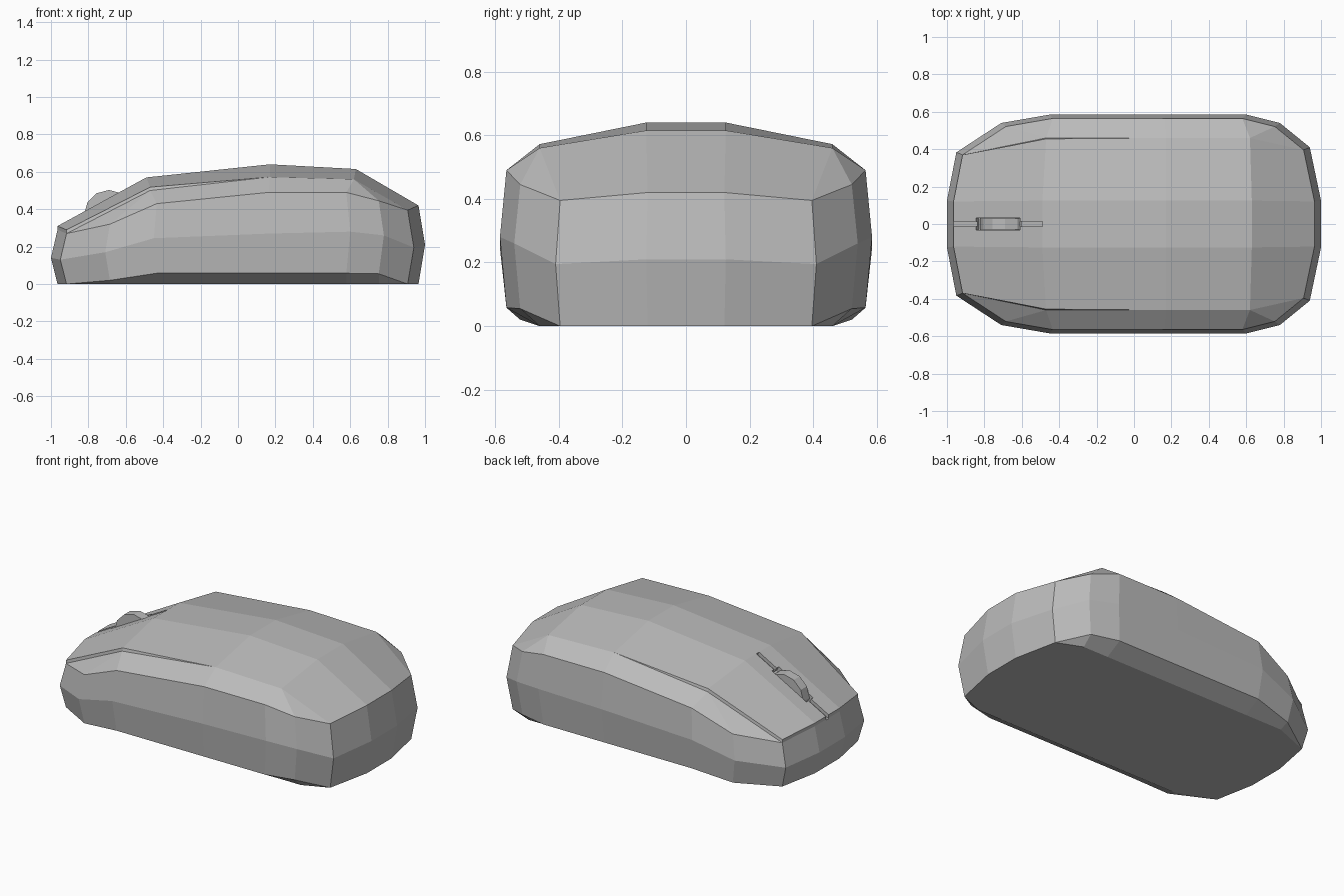
import bpy, bmesh, math
from mathutils import Vector

cube = bpy.data.objects.get("Cube")
if cube:
    bpy.data.objects.remove(cube)

grey = bpy.data.materials.new("mid grey")
grey.use_nodes = True
grey.diffuse_color = (0.5, 0.5, 0.5, 1)
grey.node_tree.nodes["Principled BSDF"].inputs["Base Color"].default_value = grey.diffuse_color


def finish(name, bm):
    mesh = bpy.data.meshes.new(name)
    bmesh.ops.recalc_face_normals(bm, faces=bm.faces[:])
    bm.to_mesh(mesh)
    bm.free()
    mesh.materials.append(grey)
    obj = bpy.data.objects.new(name, mesh)
    bpy.context.collection.objects.link(obj)
    return obj


# Half outline of the widest ring, from nose to tail
outline = [(-1, 0), (-1, .125), (-.95, .383), (-.71, .54), (-.45, .585), (.17, .585),
           (.6, .585), (.78, .54), (.94, .41), (1, .125), (1, 0)]
mid_z = [.14, .14, .13, .17, .245, .27, .28, .26, .195, .21, .21]
rim_z = [.29, .29, .27, .32, .43, .49, .49, .445, .395, .42, .42]
foot_z = [0, 0, 0, .02, .058, .058, .058, .055, 0, 0, 0]


def ring(scale, heights):
    return [Vector((x * scale, y * scale, z)) for (x, y), z in zip(outline, heights)]


mid, rim, foot = ring(1, mid_z), ring(.965, rim_z), ring(.965, foot_z)
base = [Vector((p.x, min(p.y, .46), 0)) for p in foot]
faces = []

# Side walls and underside
for low, high in ((base, foot), (foot, mid), (mid, rim)):
    for i in range(len(outline) - 1):
        faces.append([low[i], low[i + 1], high[i + 1], high[i]])
faces.append(base)

# Top shell: centre line, spine edge and shoulder edge
lift = Vector((0, 0, .02))
nose = [rim[i] + lift for i in range(3)]
spine = [Vector((x, .125, z)) for x, z in ((-.49, .57), (.17, .64), (.63, .615))]
centre = [Vector((p.x, 0, p.z)) for p in spine]
shoulder = [Vector((x, .46, z)) for x, z in ((-.47, .5), (.17, .572), (.62, .56))]
button = shoulder[0] + Vector((0, -.005, .018))
a, b, c = shoulder
faces += [[nose[0], nose[1], spine[0], centre[0]],
          [nose[1], nose[2], button, spine[0]],
          [button, b, spine[1], spine[0]],
          [b, c, spine[2], spine[1]]]
for i in range(2):
    faces.append([centre[i], spine[i], spine[i + 1], centre[i + 1]])
    faces.append([rim[i], rim[i + 1], nose[i + 1], nose[i]])

# Step below the button, side panel and tail
faces += [[rim[2], a, button, nose[2]], [a, b, button],
          [rim[2], rim[3], a], [rim[3], rim[4], a],
          [rim[4], rim[5], b, a], [rim[5], rim[6], c, b],
          [rim[6], rim[7], c], [rim[7], rim[8], c],
          [rim[8], rim[9], spine[2], c],
          [rim[9], rim[10], centre[2], spine[2]]]

# Both halves joined into one closed body
bm = bmesh.new()
for side in (1, -1):
    for face in faces:
        pts = []
        for p in face:
            if not pts or (p - pts[-1]).length > 1e-5:
                pts.append(p)
        if (pts[0] - pts[-1]).length < 1e-5:
            pts.pop()
        if len(pts) > 2:
            bm.faces.new([bm.verts.new((p.x, p.y * side, p.z)) for p in pts])
bmesh.ops.remove_doubles(bm, verts=bm.verts[:], dist=1e-4)
bmesh.ops.dissolve_degenerate(bm, edges=bm.edges[:], dist=1e-5)
body = finish("mouse_body", bm)

# Groove between the buttons and pocket around the wheel
slope = math.atan2(.26, .475)
for name, x, size in (("button_groove", -.74, (.57, .026, .04)),
                      ("wheel_pocket", -.728, (.268, .066, .06))):
    bm = bmesh.new()
    bmesh.ops.create_cube(bm, size=1)
    bmesh.ops.scale(bm, vec=size, verts=bm.verts)
    cutter = finish(name + "_cutter", bm)
    cutter.location = (x, 0, .31 + (x + .965) * math.tan(slope))
    cutter.rotation_euler.y = -slope
    cutter.hide_render = True
    cutter.hide_viewport = True
    cut = body.modifiers.new(name, "BOOLEAN")
    cut.operation = "DIFFERENCE"
    cut.solver = "EXACT"
    cut.object = cutter

# Scroll wheel
bm = bmesh.new()
bmesh.ops.create_cone(bm, cap_ends=True, segments=12, radius1=.133, radius2=.133, depth=.06)
wheel = finish("scroll_wheel", bm)
wheel.location = (-.69, 0, .37)
wheel.rotation_euler.x = math.pi / 2
